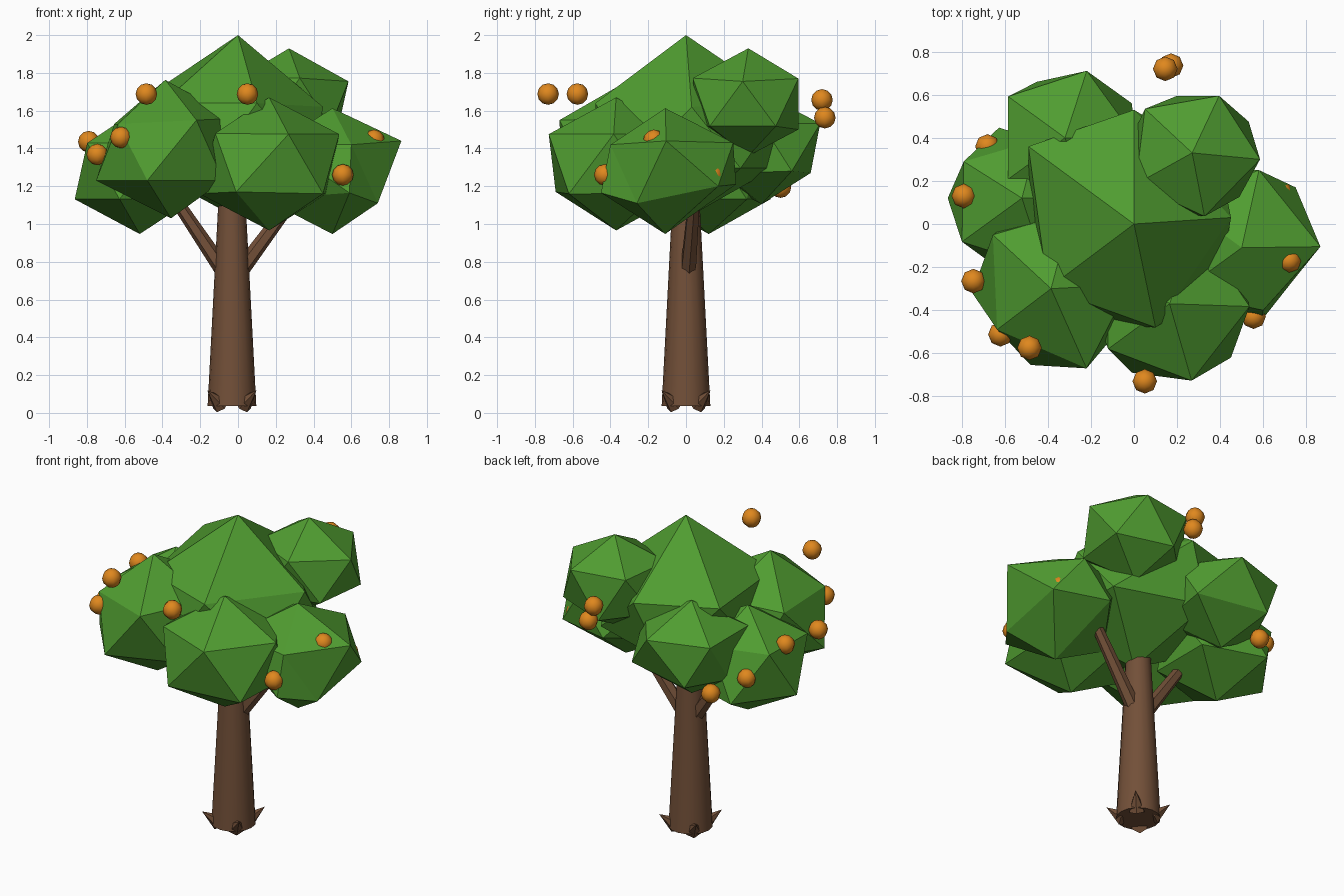
import bpy
import bmesh
from math import radians
from mathutils import Vector, Matrix

if "Cube" in bpy.data.objects:
    bpy.data.objects.remove(bpy.data.objects["Cube"])


def material(name, color):
    m = bpy.data.materials.new(name)
    m.use_nodes = True
    m.diffuse_color = (*color, 1)
    m.node_tree.nodes["Principled BSDF"].inputs["Base Color"].default_value = (*color, 1)
    return m


LEAF = material("leaf green", (0.08, 0.335, 0.03))
BARK = material("bark brown", (0.17, 0.08, 0.04))
FRUIT = material("fruit orange", (0.74, 0.245, 0.013))


def add_object(name, bm, mat, smooth=False):
    mesh = bpy.data.meshes.new(name)
    for f in bm.faces:
        f.smooth = smooth
    if smooth:
        for e in bm.edges:
            e.smooth = e.calc_face_angle(0) < 0.9
    bm.to_mesh(mesh)
    bm.free()
    mesh.materials.append(mat)
    obj = bpy.data.objects.new(name, mesh)
    bpy.context.collection.objects.link(obj)
    return obj


def limb(name, start, end, r1, r2, sides, smooth=False):
    """Tapered round piece running from start to end."""
    start, end = Vector(start), Vector(end)
    axis = end - start
    bm = bmesh.new()
    bmesh.ops.create_cone(bm, cap_ends=True, segments=sides, radius1=r1, radius2=r2, depth=axis.length)
    turn = axis.to_track_quat("Z", "Y").to_matrix().to_4x4()
    bm.transform(Matrix.Translation((start + end) / 2) @ turn)
    return add_object(name, bm, BARK, smooth)


def leaf_clump(name, center, radius, height, turn=0, corners=()):
    """Faceted clump; each listed corner pulls the nearest vertex onto itself."""
    bm = bmesh.new()
    bmesh.ops.create_icosphere(bm, subdivisions=1, radius=1)
    bm.transform(Matrix.Translation(center) @ Matrix.Rotation(radians(turn), 4, "Z")
                 @ Matrix.Diagonal((radius, radius, height, 1)))
    for corner in map(Vector, corners):
        min(bm.verts, key=lambda v: (v.co - corner).length).co = corner
    return add_object(name, bm, LEAF)


# Trunk, branches and roots
TX = -0.032
limb("trunk", (TX, 0, 0.036), (TX, 0, 1.12), 0.129, 0.072, 16, True)
limb("left_branch", (0.0, 0.01, 0.735), (0.36, 0.05, 1.22), 0.045, 0.03, 6)
limb("right_branch", (-0.065, 0.01, 0.735), (-0.385, 0.03, 1.21), 0.045, 0.03, 6)
for sx, side in ((1, "left"), (-1, "right")):
    for sy, end in ((-1, "front"), (1, "back")):
        limb(f"{end}_{side}_root", (TX + sx * 0.058, sy * 0.058, 0.043),
             (TX + sx * 0.13, sy * 0.13, 0.12), 0.05, 0, 6)

# Foliage
leaf_clump("crown_foliage", (0, 0, 1.51), 0.55, 0.48, 0, [
    (0, 0, 2), (0.45, 0.03, 1.62), (0.10, -0.48, 1.64),
    (-0.40, -0.30, 1.64), (-0.49, 0.36, 1.67), (0, 0.53, 1.64)])
leaf_clump("left_foliage", (0.5, -0.11, 1.28), 0.40, 0.333, 0, [
    (0.865, -0.105, 1.44), (0.75, 0.17, 1.2), (0.40, 0.265, 1.21),
    (0.58, 0.25, 1.43), (0.74, -0.26, 1.11), (0.60, -0.40, 1.42),
    (0.59, -0.45, 1.165)])
leaf_clump("right_foliage", (-0.52, 0.12, 1.28), 0.385, 0.333, 0, [
    (-0.79, 0.29, 1.43), (-0.45, 0.39, 1.43)])
leaf_clump("front_left_foliage", (0.165, -0.37, 1.318), 0.415, 0.352, -2, [
    (-0.01, -0.69, 1.17), (0.45, -0.62, 1.16), (-0.12, -0.58, 1.48)])
leaf_clump("front_right_foliage", (-0.385, -0.30, 1.395), 0.41, 0.368, 3, [
    (-0.635, -0.49, 1.53), (-0.655, -0.05, 1.53), (-0.22, -0.67, 1.55),
    (-0.355, -0.30, 1.03)])
leaf_clump("back_left_foliage", (0.27, 0.33, 1.645), 0.335, 0.285, -7, [
    (0.585, 0.30, 1.755), (0.395, 0.595, 1.77), (0.20, 0.595, 1.5)])
leaf_clump("back_right_foliage", (-0.32, 0.40, 1.40), 0.365, 0.295, 0, [
    (-0.45, 0.66, 1.27), (-0.01, 0.56, 1.28), (-0.57, 0.38, 1.25)])

# Fruit
fruit_spots = [
    (0.05, -0.73, 1.688), (-0.485, -0.575, 1.688), (-0.79, 0.13, 1.436),
    (-0.745, -0.265, 1.368), (-0.62, -0.512, 1.458), (0.555, -0.43, 1.26),
    (0.72, -0.17, 1.443), (0.68, 0.14, 1.257), (0.145, 0.72, 1.657),
    (0.172, 0.735, 1.563), (-0.68, 0.36, 1.282), (-0.525, 0.50, 1.195),
]
for i, spot in enumerate(fruit_spots):
    bm = bmesh.new()
    bmesh.ops.create_uvsphere(bm, u_segments=8, v_segments=6, radius=0.057)
    bm.transform(Matrix.Translation(spot))
    add_object(f"fruit_{i + 1}", bm, FRUIT, True)
